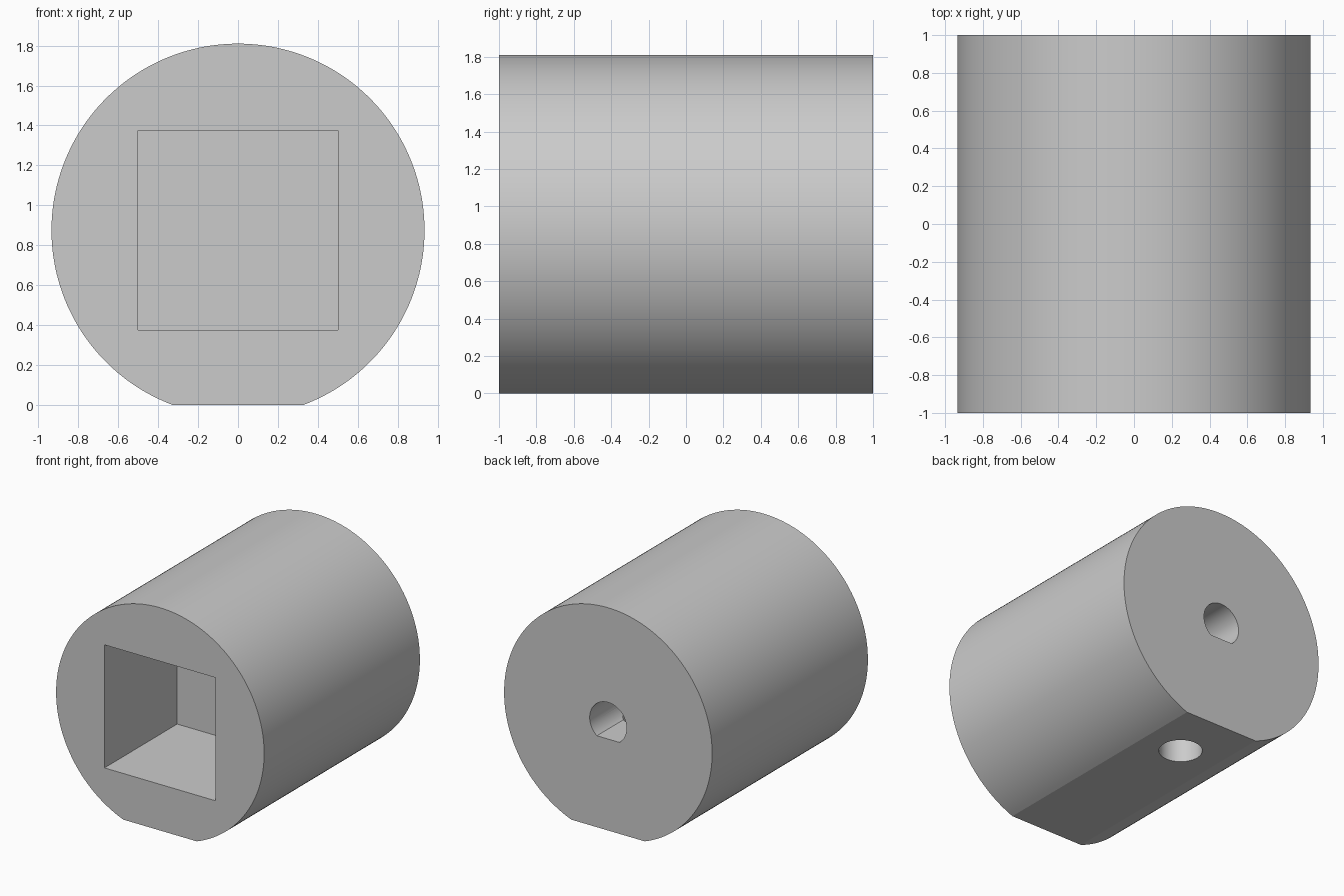
import bpy, bmesh, math
from mathutils import Matrix, Vector

cube = bpy.data.objects.get("Cube")
if cube:
    bpy.data.objects.remove(cube, do_unlink=True)

AXIS_Z = 0.875      # height of the bore axis
RADIUS = 0.935
DEPTH = 0.933       # depth of the pocket and of the shaft bore

grey = bpy.data.materials.new("plain_grey")
grey.use_nodes = True
colour = (0.6, 0.6, 0.6, 1)
grey.diffuse_color = colour
grey.node_tree.nodes["Principled BSDF"].inputs["Base Color"].default_value = colour


def d_profile(radius, drop, steps):
    """Circle outline with its bottom cut flat at `drop` below the centre."""
    half = math.acos(drop / radius)
    start, sweep = -math.pi / 2 + half, 2 * math.pi - 2 * half
    return [(radius * math.cos(start + sweep * i / steps),
             radius * math.sin(start + sweep * i / steps)) for i in range(steps + 1)]


def prism(name, outline, y0, y1):
    """Extrude an outline in the xz plane from y0 to y1."""
    bm = bmesh.new()
    face = bm.faces.new([bm.verts.new((x, y0, AXIS_Z + z)) for x, z in outline])
    new = bmesh.ops.extrude_face_region(bm, geom=[face])["geom"]
    bmesh.ops.translate(bm, vec=Vector((0, y1 - y0, 0)),
                        verts=[v for v in new if isinstance(v, bmesh.types.BMVert)])
    return finish(name, bm)


def finish(name, bm):
    bmesh.ops.recalc_face_normals(bm, faces=bm.faces)
    mesh = bpy.data.meshes.new(name)
    bm.to_mesh(mesh)
    bm.free()
    mesh.materials.append(grey)
    obj = bpy.data.objects.new(name, mesh)
    bpy.context.collection.objects.link(obj)
    return obj


# Round body with a flat underside
body = prism("coupler_body", d_profile(RADIUS, AXIS_Z, 160), -1, 1)

# Square pocket in the front, D-shaped shaft bore in the back
square = [(-0.5, -0.5), (0.5, -0.5), (0.5, 0.5), (-0.5, 0.5)]
pocket = prism("square_pocket_cutter", square, -1.2, -1 + DEPTH)
bore = prism("shaft_bore_cutter", d_profile(0.166, 0.132, 48), 1 - DEPTH, 1.2)

# Set screw hole from the flat underside up into the bore
bm = bmesh.new()
bmesh.ops.create_cone(bm, cap_ends=True, segments=48, radius1=0.16, radius2=0.16,
                      depth=AXIS_Z + 0.2,
                      matrix=Matrix.Translation((0, 1 - DEPTH / 2, (AXIS_Z - 0.2) / 2)))
screw = finish("screw_hole_cutter", bm)

bpy.context.view_layer.objects.active = body
for cutter in (pocket, bore, screw):
    cutter.hide_render = True
    mod = body.modifiers.new(cutter.name, "BOOLEAN")
    mod.operation, mod.solver, mod.object = "DIFFERENCE", "EXACT", cutter
    bpy.ops.object.modifier_apply(modifier=mod.name)
    bpy.data.objects.remove(cutter, do_unlink=True)

bpy.ops.object.select_all(action="DESELECT")
body.select_set(True)
bpy.ops.object.shade_smooth_by_angle(angle=math.radians(20))
